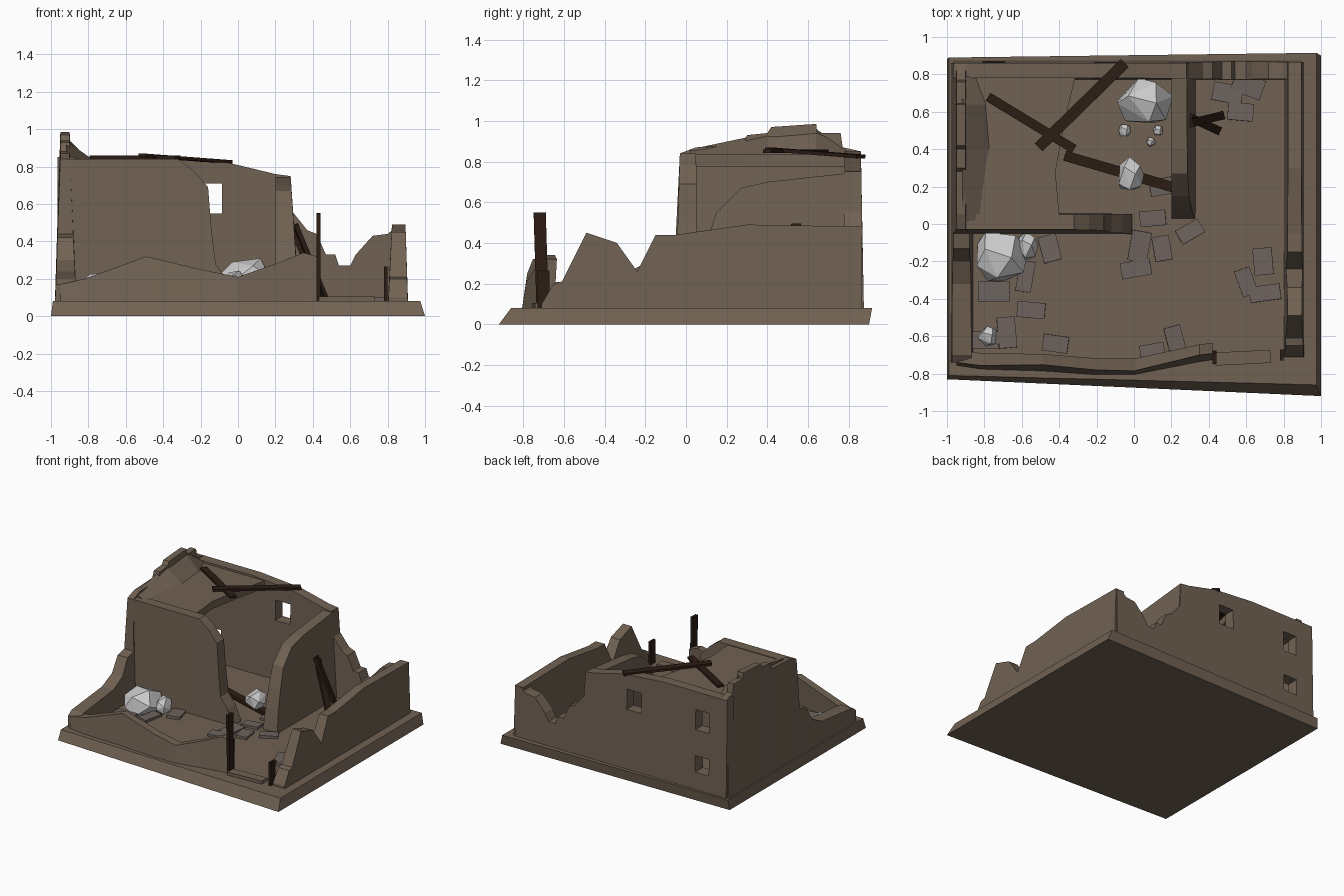
import bpy, bmesh, math, random
from mathutils import Vector, Matrix

if "Cube" in bpy.data.objects:
    bpy.data.objects.remove(bpy.data.objects["Cube"])
random.seed(4)

def mat(name, col):
    m = bpy.data.materials.new(name)
    m.diffuse_color = (*col, 1)
    m.use_nodes = True
    m.node_tree.nodes["Principled BSDF"].inputs["Base Color"].default_value = m.diffuse_color
    return m

MUD = mat("mud_brick", (0.165, 0.122, 0.087))
WOOD = mat("charred_wood", (0.025, 0.012, 0.007))
TILE = mat("stone_tile", (0.155, 0.125, 0.112))

def finish(name, bm, m=None):
    bmesh.ops.recalc_face_normals(bm, faces=bm.faces)
    me = bpy.data.meshes.new(name)
    bm.to_mesh(me)
    bm.free()
    ob = bpy.data.objects.new(name, me)
    bpy.context.collection.objects.link(ob)
    if m:
        me.materials.append(m)
    return ob

def wall(name, axis, stations, base, top, z0=0.05):
    """Wall along an axis; stations are (position, height[, sideways offset])."""
    bm = bmesh.new()
    rings = []
    for s, z, *off in stations:
        d = off[0] if off else 0
        t = min(1, z / 0.85)
        hi = [b + (a - b) * t for a, b in zip(top, base)]
        ring = []
        for w, h in ((base[0], z0), (hi[0], z), (hi[1], z), (base[1], z0)):
            ring.append(bm.verts.new((s, w + d, h) if axis == 'x' else (w + d, s, h)))
        rings.append(ring)
    for a, b in zip(rings, rings[1:]):
        for i in range(4):
            j = (i + 1) % 4
            bm.faces.new((a[i], a[j], b[j], b[i]))
    bm.faces.new(rings[0])
    bm.faces.new(rings[-1])
    return finish(name, bm, MUD)

def slab(name, outline, thick, m):
    bm = bmesh.new()
    f = bm.faces.new([bm.verts.new(p) for p in outline])
    r = bmesh.ops.extrude_face_region(bm, geom=[f])
    for v in r['geom']:
        if isinstance(v, bmesh.types.BMVert):
            v.co.z -= thick
    return finish(name, bm, m)

def box(name, loc, size, rot=(0, 0, 0), m=None):
    bm = bmesh.new()
    bmesh.ops.create_cube(bm, size=1)
    bmesh.ops.scale(bm, vec=size, verts=bm.verts)
    ob = finish(name, bm, m)
    ob.location, ob.rotation_euler = loc, rot
    return ob

def beam(name, a, b, w, h):
    a, b = Vector(a), Vector(b)
    ob = box(name, (a + b) / 2, ((b - a).length, w, h), m=WOOD)
    ob.rotation_euler = (b - a).to_track_quat('X', 'Z').to_euler()
    return ob

def rock(name, loc, size, n=14):
    bm = bmesh.new()
    for i in range(n):
        z = 1 - 2 * (i + 0.5) / n
        a = i * 2.4 + random.uniform(-.35, .35)
        r = math.sqrt(1 - z * z)
        bm.verts.new((r * math.cos(a) * size[0], r * math.sin(a) * size[1], z * size[2]))
    bmesh.ops.convex_hull(bm, input=bm.verts)
    finish(name, bm).location = loc

# Ground plinth with slanted edges
bm = bmesh.new()
low = [bm.verts.new((x, y, 0)) for x, y in ((-1, -.83), (1, -.92), (1, .9), (-1, .88))]
top = [bm.verts.new((x, y, .08)) for x, y in ((-.99, -.81), (.975, -.86), (.975, .915), (-.99, .89))]
bm.faces.new(low)
bm.faces.new(top)
for i in range(4):
    j = (i + 1) % 4
    bm.faces.new((low[i], low[j], top[j], top[i]))
finish("plinth", bm, MUD)

# Compound and house walls
back = wall("back_wall", 'x', [(-.965, .85), (-.4, .85), (-.05, .82), (.2, .76), (.275, .75), (.29, .56),
     (.37, .46), (.42, .44), (.47, .33), (.52, .33), (.54, .27), (.6, .27), (.63, .33),
     (.72, .43), (.8, .44), (.85, .48), (.89, .47)], (.875, .77), (.86, .78))
wall("left_wall", 'y', [(.86, .85), (.77, .87), (.76, .94), (.645, .94), (.64, .985), (.42, .97), (.4, .94),
     (.3, .93), (.28, .88), (.05, .87), (-.03, .84), (-.05, .44), (-.13, .42), (-.2, .3),
     (-.32, .24), (-.7, .2), (-.74, .17)], (-.98, -.86), (-.95, -.9))
wall("right_wall", 'y', [(-.71, .1), (-.65, .2), (-.61, .21), (-.49, .45), (-.34, .4), (-.24, .26),
     (-.15, .44), (-.05, .44), (.3, .49), (.865, .48)], (.91, .8), (.885, .84))
wall("front_wall", 'x', [(-.95, .17, .02), (-.82, .2), (-.49, .32, -.01), (-.2, .25, -.03), (0, .21, -.03),
     (.2, .28, .01), (.35, .34, .04), (.42, .32, .05)], (-.78, -.7), (-.68, -.66))
wall("house_front_wall", 'x', [(-.95, .84), (-.32, .84), (-.24, .78), (-.16, .69), (-.145, .5),
     (-.12, .28), (-.06, .2), (-.01, .09)], (-.055, .055), (-.03, .05))
wall("house_right_wall", 'y', [(.86, .75), (.4, .7), (.27, .67), (.15, .55), (.1, .4), (.06, .25), (.03, .09)],
     (.33, .2), (.275, .2))

# Window openings through the back wall
for i, (x, z, w, h) in enumerate(((-.15, .63, .13, .16), (-.75, .63, .12, .16), (-.75, .28, .12, .13))):
    cut = box(f"window_cutter_{i}", (x, .82, z), (w, .4, h))
    cut.hide_render = True
    cut.hide_set(True)
    md = back.modifiers.new("window", 'BOOLEAN')
    md.object, md.operation, md.solver = cut, 'DIFFERENCE', 'EXACT'

# Broken roof remnant and sloping rubble along the left wall
slab("roof_remnant", [(-.92, 0, .835), (-.4, .0, .835), (-.4, .05, .835), (-.42, .28, .835), (-.37, .55, .835),
     (-.31, .8, .835), (-.92, .8, .835)], .06, MUD)
bm = bmesh.new()
a = [bm.verts.new(p) for p in ((-.92, .02, .86), (-.92, .4, .94), (-.92, .64, .96), (-.92, .8, .85))]
b = [bm.verts.new(p) for p in ((-.82, .02, .832), (-.77, .4, .832), (-.79, .64, .832), (-.85, .8, .832))]
c = [bm.verts.new((-.92, y, .82)) for y in (.02, .4, .64, .8)]
for i in range(3):
    for p, q in ((a, b), (b, c), (c, a)):
        bm.faces.new((p[i], p[i + 1], q[i + 1], q[i]))
for i in (0, 3):
    bm.faces.new((a[i], b[i], c[i]))
finish("roof_rubble_slope", bm, MUD)

# Charred beams, planks and gate posts
beam("roof_beam_a", (-.78, .68, .85), (-.32, .4, .85), .05, .018)
beam("roof_beam_b", (-.51, .41, .86), (-.05, .86, .825), .06, .018)
beam("fallen_beam", (-.37, .365, .11), (.3, .17, .1), .055, .03)
beam("leaning_plank_a", (.47, .58, .09), (.305, .54, .49), .045, .025)
beam("leaning_plank_b", (.45, .5, .09), (.3, .57, .46), .045, .025)
box("gate_post_tall", (.43, -.712, .305), (.022, .06, .49), (.03, 0, 0), WOOD)
box("gate_post_short", (.79, -.7, .165), (.018, .06, .2), m=WOOD)
box("gate_threshold", (.58, -.715, .09), (.3, .07, .03), (0, 0, .05), MUD)

# Scattered stone tiles
tiles = [(.1, .03, 5), (.15, -.13, 100), (.01, -.24, 10), (.3, -.04, 30), (.03, -.12, 80), (-.45, -.13, 105),
         (-.58, -.28, 80), (-.55, -.46, -5), (-.75, -.36, 0), (-.68, -.58, 95), (-.8, -.62, 0),
         (-.42, -.64, -8), (.1, -.69, 10), (.22, -.62, 105), (.6, -.31, 110), (.69, -.2, 95), (.7, -.37, 8),
         (.5, .7, -10), (.57, .6, -5), (.61, .74, -20), (.15, .2, 10)]
for i, (x, y, r) in enumerate(tiles):
    box(f"stone_tile_{i}", (x, y, .088), (random.uniform(.13, .17), random.uniform(.08, .11), .022),
        (random.uniform(-.05, .05), random.uniform(-.05, .05), math.radians(r)), TILE)

# Grey boulders
for i, (p, s) in enumerate((((.06, .65, .18), (.16, .135, .14)), ((-.02, .26, .17), (.075, .1, .08)),
                            ((-.71, -.17, .13), (.15, .155, .12)), ((-.57, -.12, .12), (.06, .08, .08)),
                            ((-.78, -.6, .1), (.06, .055, .055)), ((-.05, .5, .1), (.035, .04, .03)),
                            ((.09, .44, .095), (.025, .028, .025)), ((.13, .5, .095), (.03, .03, .025)))):
    rock(f"boulder_{i}", p, s)
